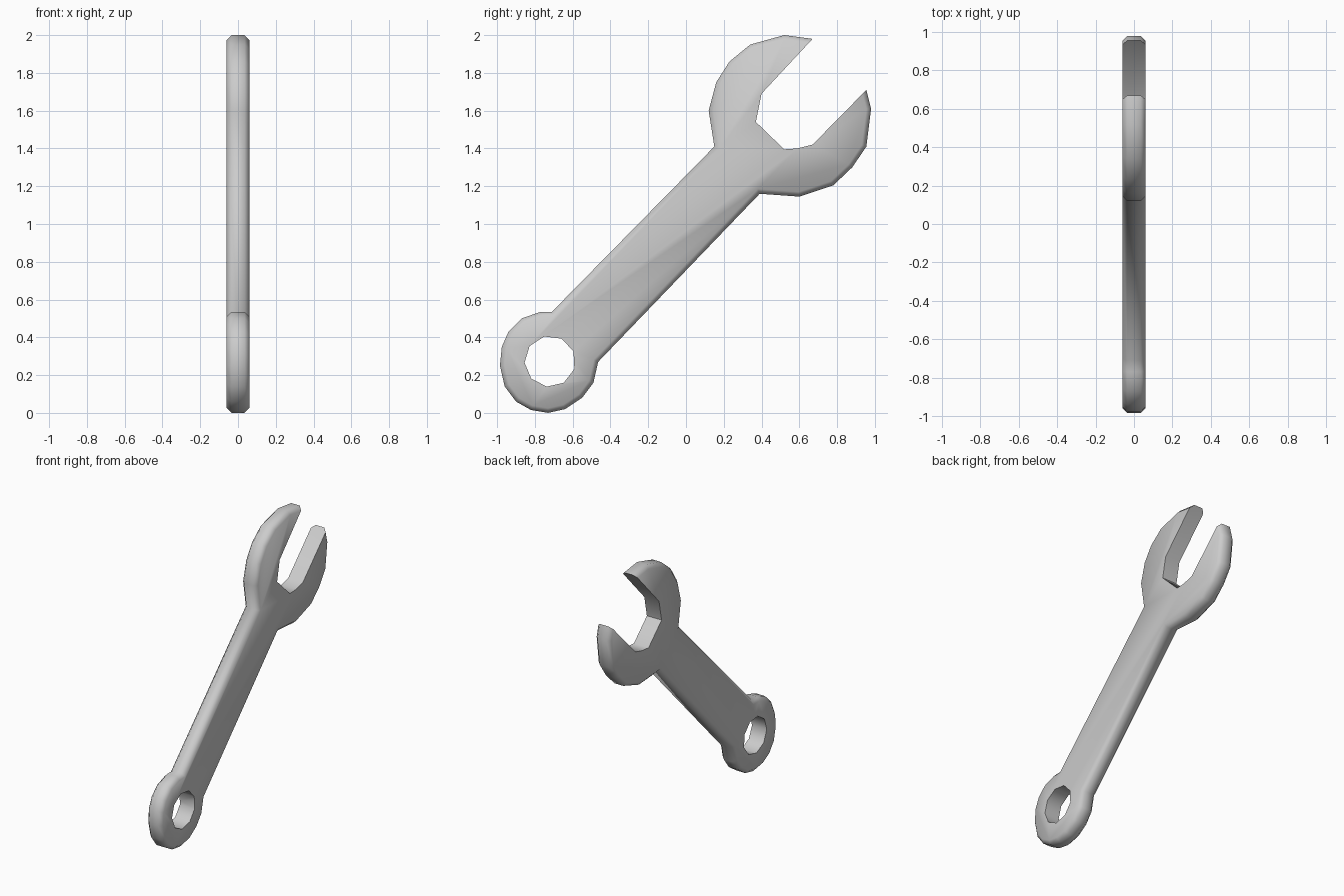
import bpy, bmesh, math

if "Cube" in bpy.data.objects:
    bpy.data.objects.remove(bpy.data.objects["Cube"])

HALF = 0.06  # half thickness of the plate


def plate(name, points, half, bevel_until=0, bevel=0.0):
    """Extrude a (y, z) outline along x; chamfer the first bevel_until rim segments."""
    bm = bmesh.new()
    face = bm.faces.new([bm.verts.new((-half, y, z)) for y, z in points])
    base = list(face.verts)
    rim = [bm.edges.get((base[i], base[i + 1])) for i in range(bevel_until)]
    ext = bmesh.ops.extrude_face_region(bm, geom=[face], use_keep_orig=True)
    top = [g for g in ext["geom"] if isinstance(g, bmesh.types.BMVert)]
    bmesh.ops.translate(bm, verts=top, vec=(2 * half, 0, 0))
    if bevel:
        upper = {(round(v.co.y, 4), round(v.co.z, 4)): v for v in top}
        far = [upper[(round(v.co.y, 4), round(v.co.z, 4))] for v in base]
        rim += [bm.edges.get((far[i], far[i + 1])) for i in range(bevel_until)]
        bmesh.ops.bevel(bm, geom=rim, offset=bevel, segments=1,
                        affect='EDGES', clamp_overlap=True)
    bmesh.ops.recalc_face_normals(bm, faces=bm.faces)
    mesh = bpy.data.meshes.new(name)
    bm.to_mesh(mesh)
    bm.free()
    obj = bpy.data.objects.new(name, mesh)
    bpy.context.collection.objects.link(obj)
    return obj


# Outside rim: upper jaw, handle edge, ring end, handle edge, lower jaw
rim = [(0.67, 1.98), (0.52, 2.0), (0.34, 1.95), (0.23, 1.86), (0.16, 1.75),
       (0.12, 1.60), (0.15, 1.41), (-0.71, 0.535), (-0.77, 0.535), (-0.87, 0.50),
       (-0.94, 0.43), (-0.975, 0.35), (-0.985, 0.25), (-0.96, 0.14),
       (-0.90, 0.06), (-0.82, 0.015), (-0.73, 0.0), (-0.64, 0.02),
       (-0.55, 0.08), (-0.49, 0.16), (-0.465, 0.27), (0.39, 1.16),
       (0.60, 1.145), (0.78, 1.205), (0.88, 1.30), (0.955, 1.41),
       (0.98, 1.61), (0.955, 1.71)]
# Jaw opening
notch = [(0.67, 1.42), (0.59, 1.40), (0.52, 1.395), (0.37, 1.54), (0.40, 1.69)]

wrench = plate("wrench_body", rim + notch, HALF, len(rim) - 1, 0.025)

# Nine-sided hanging hole
hole = [(-0.72 + 0.135 * math.cos(math.radians(103 + 40 * i)),
         0.273 + 0.135 * math.sin(math.radians(103 + 40 * i))) for i in range(9)]
cutter = plate("hole_cutter", hole, 0.2)
cut = wrench.modifiers.new("hole", 'BOOLEAN')
cut.operation = 'DIFFERENCE'
cut.solver = 'EXACT'
cut.object = cutter

bpy.context.view_layer.objects.active = wrench
wrench.select_set(True)
bpy.ops.object.modifier_apply(modifier="hole")
bpy.data.objects.remove(cutter)
bpy.ops.object.shade_smooth_by_angle(angle=math.radians(50))
